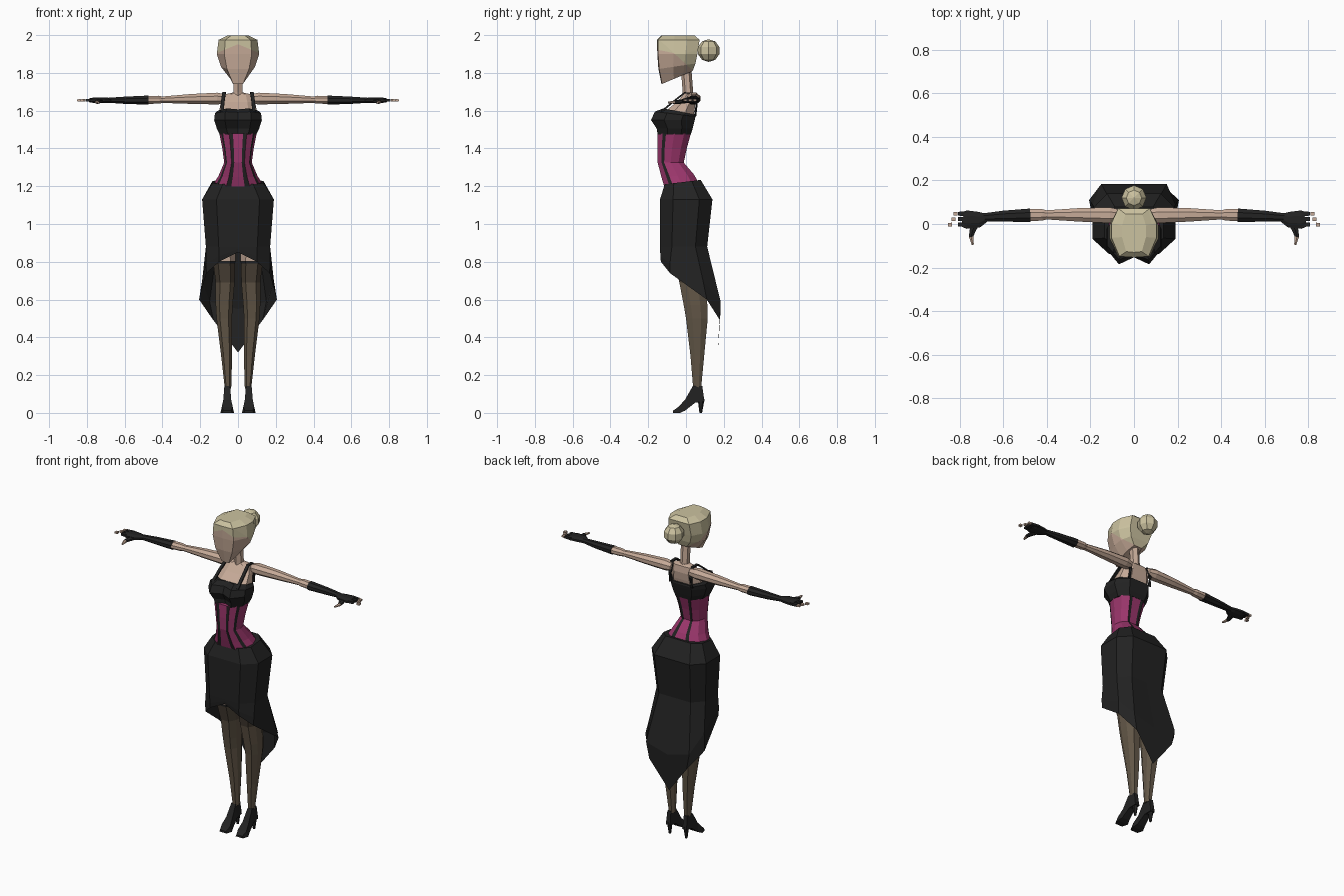
import bpy, bmesh, math
from mathutils import Vector

if "Cube" in bpy.data.objects:
    bpy.data.objects.remove(bpy.data.objects["Cube"], do_unlink=True)


def material(name, r, g, b):
    m = bpy.data.materials.new(name)
    m.use_nodes = True
    m.diffuse_color = (r, g, b, 1)
    bsdf = next(n for n in m.node_tree.nodes if n.type == 'BSDF_PRINCIPLED')
    bsdf.inputs["Base Color"].default_value = (r, g, b, 1)
    return m


SKIN = material("skin", 0.56, 0.40, 0.31)
HAIR = material("blonde_hair", 0.60, 0.54, 0.35)
BLACK = material("black_cloth", 0.016, 0.016, 0.016)
PINK = material("magenta_corset", 0.33, 0.037, 0.15)
STOCKING = material("stocking", 0.125, 0.096, 0.064)
BAND = material("stocking_band", 0.075, 0.057, 0.040)

# Half cross-sections: x as a share of half width, y as a share of depth
ROUND = [(0, 0), (.55, 0), (1, .3), (1, .7), (.55, 1), (0, 1)]
BUST = [(0, .14), (.55, 0), (1, .3), (1, .7), (.55, 1), (0, 1)]
FACE = [(0, 0), (.65, .02), (1, .4), (1, .7), (.7, 1), (0, 1)]
SKIRT = [(0, 0), (.6, 0), (1, .25), (1, .75), (.65, 1), (0, 1)]
CORSET = [(0, 0), (.27, 0), (.47, 0), (.8, .15), (.9, .25), (1, .5),
          (.87, .8), (.5, 1), (.3, 1), (0, 1)]


def mirror_ring(half, cx=0):
    pts = [Vector(p) for p in half]
    pts += [Vector((-p.x, p.y, p.z)) for p in reversed(pts[1:-1])]
    return [p + Vector((cx, 0, 0)) for p in pts]


def ring(profile, z, w, y0, y1, slope=0, cx=0):
    half = []
    for fx, fy in profile:
        y = y0 + fy * (y1 - y0)
        half.append((fx * w, y, z + slope * (y - (y0 + y1) / 2)))
    return mirror_ring(half, cx)


def finish(name, bm, mats):
    bmesh.ops.recalc_face_normals(bm, faces=bm.faces)
    mesh = bpy.data.meshes.new(name)
    bm.to_mesh(mesh)
    bm.free()
    for m in mats:
        mesh.materials.append(m)
    obj = bpy.data.objects.new(name, mesh)
    bpy.context.collection.objects.link(obj)
    return obj


def loft_mesh(rings, rule=None, start=True, end=True):
    bm = bmesh.new()
    rows = [[bm.verts.new(p) for p in r] for r in rings]
    n = len(rows[0])
    for i in range(len(rows) - 1):
        for j in range(n):
            k = (j + 1) % n
            f = bm.faces.new((rows[i][j], rows[i][k], rows[i + 1][k], rows[i + 1][j]))
            if rule:
                f.material_index = rule(i, min(j, n - 1 - j))
    if start:
        bm.faces.new(rows[0])
    if end:
        f = bm.faces.new(rows[-1])
        if rule:
            f.material_index = rule(len(rows) - 2, 0)
    return bm


def loft(name, rings, mats, rule=None, start=True, end=True):
    return finish(name, loft_mesh(rings, rule, start, end), mats)


def tube(name, path, mats, n=8, rule=None):
    """Path entries: x, y, z, horizontal radius, vertical radius."""
    pts = [Vector(p[:3]) for p in path]
    rings = []
    for i, p in enumerate(path):
        d = pts[min(i + 1, len(pts) - 1)] - pts[max(i - 1, 0)]
        q = d.to_track_quat('Z', 'Y')
        s = 1 / math.cos(math.pi / n)
        angles = [2 * math.pi * (j + .5) / n for j in range(n)]
        rings.append([pts[i] + q @ Vector((math.cos(a) * p[3] * s, math.sin(a) * p[4] * s, 0))
                      for a in angles])
    return loft(name, rings, mats, rule)


# Head, with the hairline cut into the faces
bm = loft_mesh([ring(FACE, 1.775, .04, -.13, .035, .42),
                ring(FACE, 1.835, .09, -.146, .05, .15),
                ring(FACE, 1.90, .112, -.152, .06),
                ring(FACE, 1.975, .103, -.153, .072),
                ring(FACE, 1.998, .055, -.13, .045)])
bmesh.ops.recalc_face_normals(bm, faces=bm.faces)
hairline = [(Vector((0, 0, 1.952)), Vector((.42, 0, 1))),
            (Vector((0, 0, 1.952)), Vector((-.42, 0, 1))),
            (Vector((0, -.07, 1.91)), Vector((0, .92, 1)))]
for co, no in hairline:
    bmesh.ops.bisect_plane(bm, geom=bm.verts[:] + bm.edges[:] + bm.faces[:],
                           plane_co=co, plane_no=no)
for f in bm.faces:
    c = f.calc_center_median()
    f.material_index = int(any((c - co).dot(no) > 0 for co, no in hairline))
finish("head", bm, [SKIN, HAIR])

# Hair bun
bm = bmesh.new()
bmesh.ops.create_uvsphere(bm, u_segments=8, v_segments=5, radius=.06)
bmesh.ops.translate(bm, verts=bm.verts, vec=(0, .12, 1.918))
finish("hair_bun", bm, [HAIR])

# Neck, upper chest and bust
tube("neck", [(0, .015, 1.64, .03, .028), (0, .01, 1.70, .024, .024),
              (0, 0, 1.83, .024, .024)], [SKIN], 6)
loft("upper_chest", [ring(ROUND, 1.55, .105, -.12, .035),
                     ring(ROUND, 1.60, .10, -.105, .045),
                     ring(ROUND, 1.645, .09, -.05, .05),
                     ring(ROUND, 1.685, .075, -.012, .045),
                     ring(ROUND, 1.695, .03, -.005, .035)], [SKIN])
loft("bust", [ring(BUST, 1.475, .097, -.15, .026),
              ring(BUST, 1.505, .112, -.155, .035),
              ring(BUST, 1.55, .126, -.185, .046),
              ring(BUST, 1.582, .122, -.165, .05, -.12),
              ring(BUST, 1.595, .104, -.12, .048, -.2)], [BLACK])

# Corset with dark boning columns
loft("corset", [ring(CORSET, 1.20, .137, -.113, .072, .1),
                ring(CORSET, 1.255, .103, -.13, .042, .08),
                ring(CORSET, 1.325, .073, -.15, -.012),
                ring(CORSET, 1.40, .083, -.152, .004),
                ring(CORSET, 1.48, .099, -.15, .026)],
     [PINK, BLACK], lambda i, j: int(j in (1, 3, 7)))

# Skirt, short in front and falling to a point behind
flare = [(0, -.136, .868), (.1, -.136, .83), (.17, -.085, .79),
         (.19, .09, .70), (.15, .183, .59), (0, .183, .55)]
hem = [(0, -.133, .85), (.1, -.133, .80), (.167, -.085, .74),
       (.206, .11, .60), (.13, .18, .49), (0, .168, .32)]
loft("skirt", [ring(SKIRT, 1.222, .135, -.112, .078, .12),
               ring(SKIRT, 1.13, .19, -.138, .14),
               ring(SKIRT, .88, .17, -.137, .112),
               mirror_ring(flare), mirror_ring(hem)], [BLACK], end=False)

for side, s in (("left", 1), ("right", -1)):
    # Shoulder strap
    strap = [(.085, -.13, 1.595), (.08, -.062, 1.652), (.074, -.008, 1.694),
             (.072, .035, 1.694), (.072, .056, 1.63), (.074, .048, 1.57)]
    tube(side + "_strap", [(s * x, y, z, .009, .004) for x, y, z in strap], [BLACK], 4)

    # Leg: stocking, dark band, garter line, bare thigh
    leg = [(.13, .053, .017, .038, .08), (.30, .06, .029, .024, .096),
           (.50, .073, .041, 0, .115), (.57, .073, .045, -.012, .113),
           (.69, .068, .05, -.035, .105), (.79, .073, .058, -.06, .1),
           (.805, .073, .059, -.062, .1), (1.08, .09, .075, -.09, .09)]
    loft(side + "_leg", [ring(ROUND, z, w, a, b, 0, s * cx) for z, cx, w, a, b in leg],
         [STOCKING, BAND, BLACK, SKIN], lambda i, j: max(0, i - 3))

    # High heeled shoe: upper y z, lower y z, half width
    shoe = [(.086, .142, .098, .06, .015), (.036, .142, .05, .055, .019),
            (-.005, .07, -.005, .012, .026), (-.04, .032, -.03, 0, .036),
            (-.068, .012, -.068, 0, .026)]
    rings = [[(s * .057 - w * .8, y, z), (s * .057 + w * .8, y, z),
              (s * .057 + w, v, u), (s * .057 - w, v, u)] for y, z, v, u, w in shoe]
    loft(side + "_shoe", rings, [BLACK])
    tube(side + "_heel", [(s * .057, .08, .075, .014, .016),
                          (s * .057, .078, 0, .006, .006)], [BLACK], 6)

    # Arm segments and long glove
    def limb(part, path, mats, n=8, rule=None):
        tube(side + "_" + part, [(s * p[0],) + p[1:] for p in path], mats, n, rule)

    limb("upper_arm", [(.065, .04, 1.662, .026, .024), (.11, .04, 1.664, .036, .031),
                       (.25, .042, 1.662, .031, .026), (.40, .042, 1.658, .021, .017)], [SKIN])
    limb("forearm", [(.39, .042, 1.658, .018, .015), (.42, .042, 1.658, .026, .021),
                     (.49, .04, 1.657, .028, .021)], [SKIN])
    limb("glove", [(.475, .04, 1.656, .031, .024), (.60, .036, 1.655, .025, .019),
                   (.69, .03, 1.655, .019, .013)], [BLACK])
    limb("hand", [(.675, .03, 1.655, .018, .012), (.71, .02, 1.655, .036, .015),
                  (.765, .02, 1.655, .042, .014), (.785, .024, 1.655, .036, .01)], [BLACK])

    # Fingers: gloved stubs and bare tips
    for k, (y, tip) in enumerate([(-.003, .852), (.022, .836), (.047, .828)]):
        limb(f"finger_{k}", [(.76, y, 1.655, .01, .009), (.808, y, 1.655, .009, .007)],
             [BLACK], 4)
        limb(f"fingertip_{k}", [(tip - .018, y, 1.655, .009, .006),
                                (tip, y, 1.655, .008, .005)], [SKIN], 4)
    limb("thumb", [(.725, .01, 1.652, .02, .01), (.74, -.03, 1.648, .014, .01),
                   (.747, -.058, 1.645, .01, .008), (.739, -.095, 1.643, .005, .004)],
         [BLACK, SKIN], 6, lambda i, j: int(i == 2))
